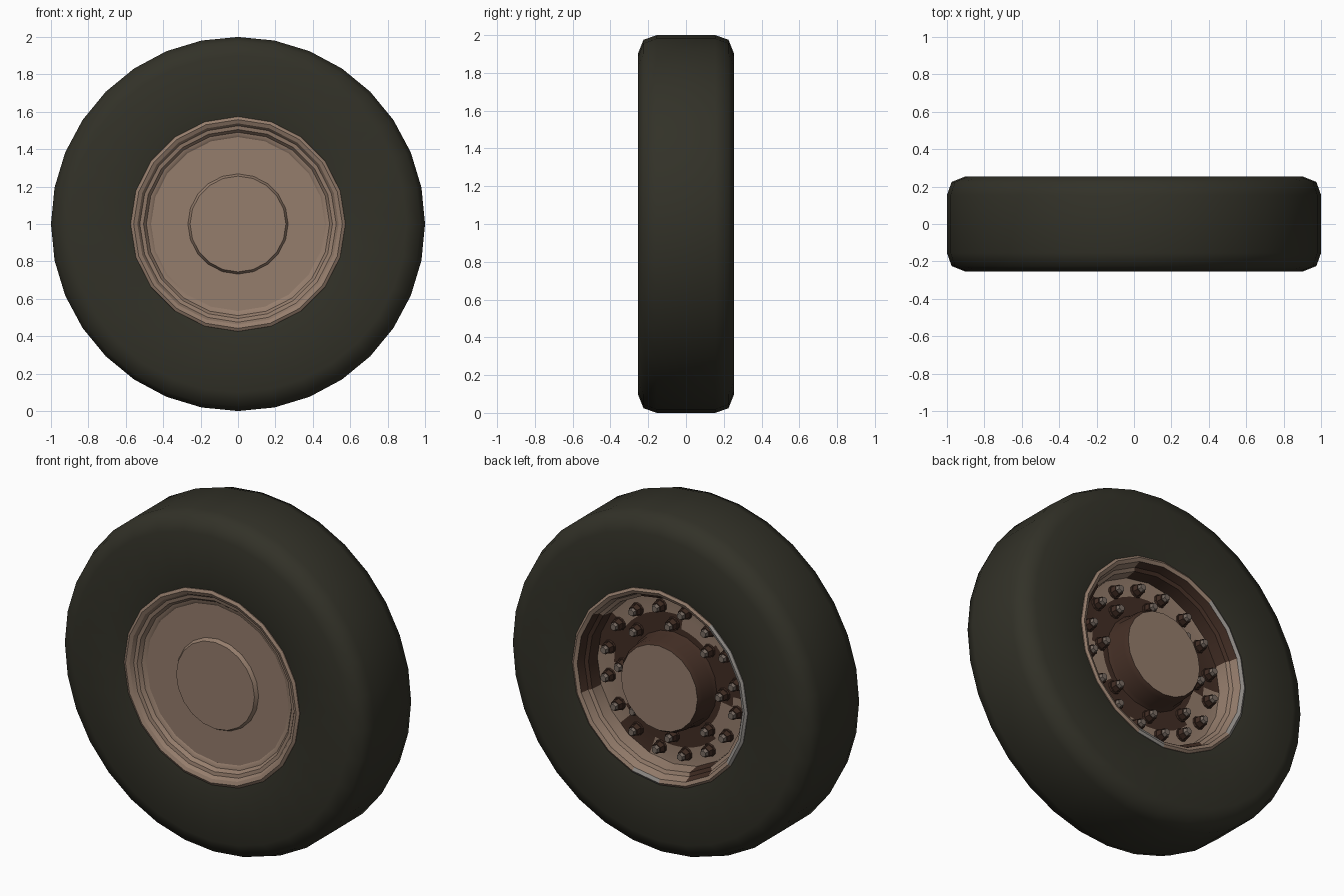
import bpy, bmesh, math
from mathutils import Matrix

if "Cube" in bpy.data.objects:
    bpy.data.objects.remove(bpy.data.objects["Cube"])


def material(name, rgb):
    m = bpy.data.materials.new(name)
    m.diffuse_color = (*rgb, 1)
    m.use_nodes = True
    m.node_tree.nodes["Principled BSDF"].inputs["Base Color"].default_value = m.diffuse_color
    return m


RUBBER = material("dark rubber", (0.032, 0.031, 0.021))
TAN = material("tan paint", (0.30, 0.205, 0.15))
DARK = material("dark brown grime", (0.055, 0.027, 0.018))
GREY = material("worn grey metal", (0.30, 0.28, 0.26))
STEEL = material("bolt metal", (0.19, 0.15, 0.125))


def finish(name, bm, mats, angle=35):
    bmesh.ops.remove_doubles(bm, verts=bm.verts, dist=1e-5)
    bmesh.ops.recalc_face_normals(bm, faces=bm.faces)
    me = bpy.data.meshes.new(name)
    bm.to_mesh(me)
    bm.free()
    for m in mats:
        me.materials.append(m)
    ob = bpy.data.objects.new(name, me)
    bpy.context.collection.objects.link(ob)
    bpy.context.view_layer.objects.active = ob
    ob.select_set(True)
    bpy.ops.object.shade_smooth_by_angle(angle=math.radians(angle))
    ob.select_set(False)
    return ob


def lathe(name, profile, n, mats, rule=None, closed=False, angle=35):
    """Spin (radius, y) points around the axle; rule(segment, angle) picks a colour."""
    bm = bmesh.new()
    rings = []
    for r, y in profile:
        if r == 0:
            v = bm.verts.new((0, y, 1))
            rings.append([v] * n)
        else:
            rings.append([bm.verts.new((r * math.sin(2 * math.pi * i / n), y,
                                        1 + r * math.cos(2 * math.pi * i / n)))
                          for i in range(n)])
    pairs = list(zip(rings, rings[1:]))
    if closed:
        pairs.append((rings[-1], rings[0]))
    for s, (a, b) in enumerate(pairs):
        for i in range(n):
            j = (i + 1) % n
            vs = []
            for v in (a[i], a[j], b[j], b[i]):
                if v not in vs:
                    vs.append(v)
            f = bm.faces.new(vs)
            if rule:
                c = f.calc_center_median()
                # angle as seen from behind: 0 = viewer's right, 90 = up
                f.material_index = rule(s, math.degrees(math.atan2(c.z - 1, -c.x)))
    return finish(name, bm, mats, angle)


# Tyre: flat tread, two-step rounded shoulders, flat sidewalls
half = [(0.545, 0.19), (0.555, 0.238), (0.62, 0.25), (0.90, 0.255), (0.975, 0.225), (1.0, 0.155)]
tyre = [(r, -y) for r, y in half] + [(r, y) for r, y in reversed(half)]
lathe("tyre", tyre, 32, [RUBBER], closed=True, angle=60)

# Front of rim: rounded lip, stepped recess, cover plate with raised centre
front = [(0.55, -0.15), (0.577, -0.22), (0.574, -0.245), (0.558, -0.254), (0.538, -0.245),
         (0.525, -0.225), (0.505, -0.221), (0.49, -0.20), (0.475, -0.197), (0.465, -0.19),
         (0.268, -0.19), (0.256, -0.212), (0, -0.212)]
lathe("front_rim", front, 20, [TAN], angle=30)


# Back of rim: lip and deep wall with worn and grimy stretches
def rim_rule(s, a):
    if s in (1, 2, 3) and (-35 < a < 55 or -110 < a < -90):
        return 2
    if s >= 4 and (15 < a < 100 or 165 < abs(a) or 140 < a < 165 or -75 < a < -50):
        return 1
    return 0


back = [(0.55, 0.15), (0.577, 0.22), (0.574, 0.245), (0.56, 0.254), (0.54, 0.245),
        (0.525, 0.20), (0.505, 0.19), (0.495, 0.11)]
lathe("back_rim", back, 20, [TAN, DARK, GREY], rim_rule)


# Bolt plate with grime around the hub
def plate_rule(s, a):
    k = math.sin(math.radians(a * 5)) + math.sin(math.radians(a * 3 + 40))
    if s == 3:
        return 1
    if s == 2:
        return int(k > -0.5)
    return int(k > 0.9)


lathe("bolt_plate", [(0.50, 0.12), (0.46, 0.115), (0.39, 0.115), (0.315, 0.115), (0.25, 0.115)],
      40, [TAN, DARK], plate_rule)

# Hub drum on the back
lathe("hub", [(0.285, 0.11), (0.27, 0.135), (0.265, 0.225), (0.25, 0.25), (0, 0.25)], 20,
      [TAN, DARK], lambda s, a: int(s < 3))


# Wheel bolts: hex nut on a washer with a metal stud
def cone(bm, x, z, y0, y1, r0, r1, n, mat):
    m = Matrix.Translation((x, (y0 + y1) / 2, z)) @ Matrix.Rotation(-math.pi / 2, 4, 'X')
    old = set(bm.faces)
    bmesh.ops.create_cone(bm, cap_ends=True, segments=n, radius1=r0, radius2=r1,
                          depth=y1 - y0, matrix=m)
    for f in set(bm.faces) - old:
        f.material_index = mat


def bolt_ring(name, count, radius, offset):
    bm = bmesh.new()
    for k in range(count):
        a = 2 * math.pi * (k + offset) / count
        x, z = radius * math.cos(a), 1 + radius * math.sin(a)
        cone(bm, x, z, 0.11, 0.125, 0.04, 0.037, 10, 0)
        cone(bm, x, z, 0.125, 0.158, 0.034, 0.03, 6, 0)
        cone(bm, x, z, 0.158, 0.178, 0.024, 0.019, 6, 1)
    finish(name, bm, [DARK, STEEL], 25)


bolt_ring("outer_bolts", 16, 0.425, 0.5)
bolt_ring("inner_bolts", 8, 0.33, 0)
